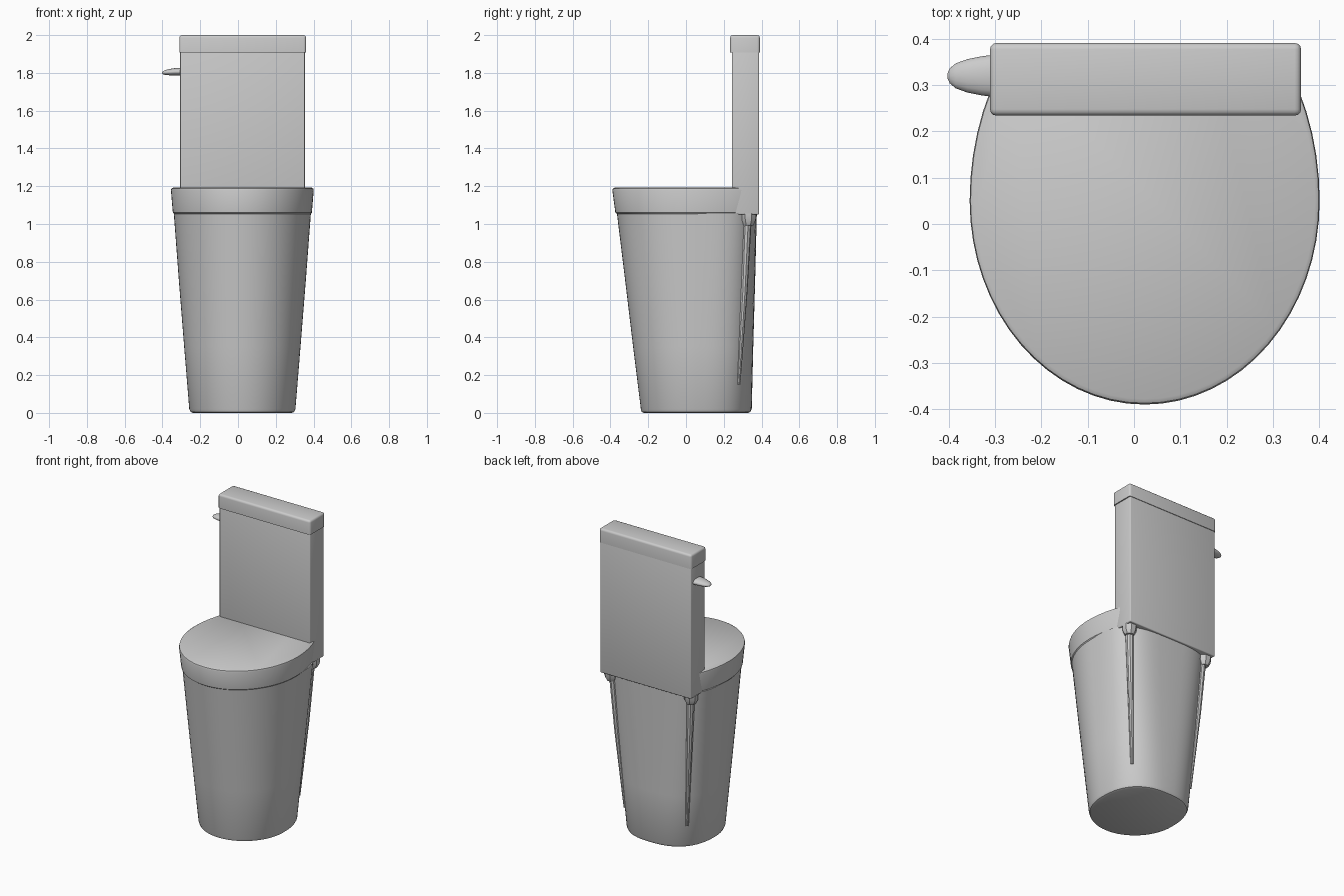
import bpy, bmesh, math
from mathutils import Vector

if "Cube" in bpy.data.objects:
    bpy.data.objects.remove(bpy.data.objects["Cube"])

CX = 0.023   # centre line of the bowl and tank
N = 64

ceramic = bpy.data.materials.new("light grey ceramic")
ceramic.diffuse_color = (0.6, 0.6, 0.6, 1)
ceramic.use_nodes = True
ceramic.node_tree.nodes["Principled BSDF"].inputs["Base Color"].default_value = ceramic.diffuse_color


def finish(name, bm, angle=35):
    bmesh.ops.recalc_face_normals(bm, faces=bm.faces)
    me = bpy.data.meshes.new(name)
    bm.to_mesh(me)
    bm.free()
    ob = bpy.data.objects.new(name, me)
    bpy.context.collection.objects.link(ob)
    me.materials.append(ceramic)
    bpy.ops.object.select_all(action='DESELECT')
    ob.select_set(True)
    bpy.context.view_layer.objects.active = ob
    bpy.ops.object.shade_smooth_by_angle(angle=math.radians(angle))
    return ob


def loft(name, rings, angle=35):
    """Skin a stack of closed rings and cap both ends."""
    bm = bmesh.new()
    vs = [[bm.verts.new(p) for p in r] for r in rings]
    for a, b in zip(vs, vs[1:]):
        n = len(a)
        for i in range(n):
            j = (i + 1) % n
            bm.faces.new((a[i], a[j], b[j], b[i]))
    bm.faces.new(vs[0])
    bm.faces.new(vs[-1])
    return finish(name, bm, angle)


def outline(z, half, front, back, n=2.0, cy=0.05, clip=9.0):
    """Egg outline: elliptical front, squarer back of exponent n."""
    pts = []
    for i in range(N):
        t = 2 * math.pi * i / N
        c, s = math.cos(t), math.sin(t)
        e = 2 / n if s > 0 else 1.0
        x = math.copysign(abs(c) ** e, c) * half
        y = math.copysign(abs(s) ** e, s) * (back if s > 0 else front)
        pts.append((CX + x, min(cy + y, clip), z))
    return pts


def box(name, x0, x1, y0, y1, z0, z1, bevel, top_only=False):
    bm = bmesh.new()
    bmesh.ops.create_cube(bm, size=1)
    for v in bm.verts:
        v.co = Vector(((x0, x1)[v.co.x > 0], (y0, y1)[v.co.y > 0],
                       (z0, z1)[v.co.z > 0]))
    edges = [e for e in bm.edges
             if not top_only or max(v.co.z for v in e.verts) > z1 - 1e-4]
    bmesh.ops.bevel(bm, geom=edges, offset=bevel, segments=3,
                    profile=0.5, affect='EDGES')
    return finish(name, bm, 40)


# Tapered bowl with a softly rounded foot
loft("bowl", [
    outline(0.0, 0.262, 0.272, 0.278, 2.5),
    outline(0.005, 0.274, 0.284, 0.290, 2.5),
    outline(0.02, 0.281, 0.289, 0.298, 2.5),
    outline(0.35, 0.308, 0.330, 0.306, 2.8),
    outline(0.70, 0.336, 0.372, 0.316, 3.1),
    outline(1.058, 0.363, 0.416, 0.325, 3.5)])

# Closed seat and lid, flaring upward
loft("seat_lid", [
    outline(1.053, 0.362, 0.414, 0.47, 2, clip=0.365),
    outline(1.060, 0.368, 0.424, 0.49, 2, clip=0.37),
    outline(1.178, 0.378, 0.440, 0.505, 2, clip=0.37),
    outline(1.187, 0.376, 0.437, 0.502, 2, clip=0.37),
    outline(1.192, 0.368, 0.428, 0.49, 2, clip=0.365)])

# Cistern and its cover
box("tank", -0.306, 0.354, 0.243, 0.387, 1.05, 1.92, 0.006)
box("tank_cover", -0.311, 0.361, 0.234, 0.391, 1.908, 2.0, 0.014, True)


def disc(c, rx, ry, n):
    return [(c[0] + rx * math.cos(2 * math.pi * (i + .5) / n),
             c[1] + ry * math.sin(2 * math.pi * (i + .5) / n), c[2])
            for i in range(n)]


# Brackets under the tank and slim ribs running down the back corners
for side, label in ((-1, "left"), (1, "right")):
    bx = CX + side * 0.29
    loft(label + "_tank_bracket", [
        disc((bx, 0.33, 1.055), 0.045, 0.045, 8),
        disc((bx, 0.33, 1.02), 0.043, 0.042, 8),
        disc((bx, 0.33, 0.992), 0.028, 0.028, 8)])
    loft(label + "_back_rib", [
        disc((CX + side * 0.283, 0.322, 1.03), 0.026, 0.026, 10),
        disc((CX + side * 0.261, 0.307, 0.65), 0.019, 0.019, 10),
        disc((CX + side * 0.225, 0.278, 0.15), 0.010, 0.010, 10)])

# Flush lever: flat paddle narrowing to a rounded tip
loft("flush_lever", [
    [(x, 0.32 + w * math.cos(2 * math.pi * i / 16),
      z + h * math.sin(2 * math.pi * i / 16)) for i in range(16)]
    for x, z, w, h in (
        (-0.300, 1.806, 0.046, 0.020), (-0.330, 1.806, 0.042, 0.020),
        (-0.360, 1.804, 0.036, 0.017), (-0.385, 1.802, 0.027, 0.013),
        (-0.398, 1.801, 0.016, 0.008), (-0.403, 1.801, 0.005, 0.003))], 50)
